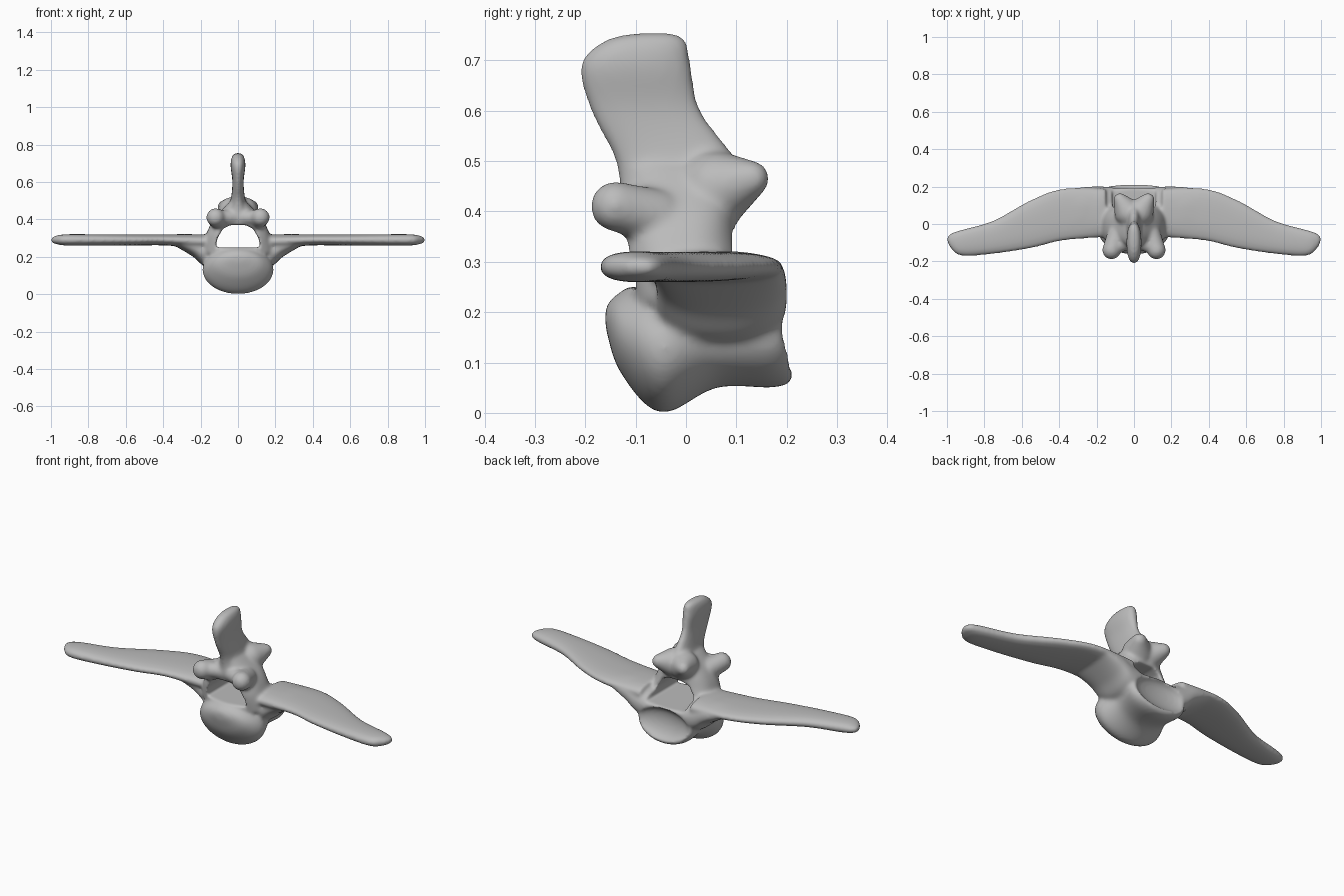
import bpy, bmesh, math
from mathutils import Vector, Matrix

if "Cube" in bpy.data.objects:
    bpy.data.objects.remove(bpy.data.objects["Cube"])

grey = (.5, .5, .5, 1)
bone_material = bpy.data.materials.new("bone_grey")
bone_material.use_nodes = True
bone_material.diffuse_color = grey
bone_material.node_tree.nodes["Principled BSDF"].inputs["Base Color"].default_value = grey


def skin(bm, rings):
    """Join equal rings of points into a closed tube."""
    rows = [[bm.verts.new(point) for point in ring] for ring in rings]
    for near, far in zip(rows, rows[1:]):
        for i in range(len(near)):
            bm.faces.new((near[i - 1], near[i], far[i], far[i - 1]))
    bm.faces.new(rows[0])
    bm.faces.new(rows[-1])


def smooth_path(points, steps=6):
    """Pass a smooth curve through a few stations."""
    points = [Vector(point) for point in points]
    padded = [points[0]] + points + [points[-1]]
    path = []
    for before, start, end, after in zip(padded, padded[1:], padded[2:], padded[3:]):
        leave, arrive = (end - before) / 2, (after - start) / 2
        for step in range(steps):
            t = step / steps
            ease = t * t * (3 - 2 * t)
            path.append(start.lerp(end, ease)
                        + leave * t * (1 - t) ** 2 - arrive * t * t * (1 - t))
    return path + [points[-1]]


def loft(bm, axis, stations, mirror=False, power=1, sides=40):
    """Station: position on axis, then centre and half size for the two other axes."""
    first, second = [i for i in range(3) if i != axis]
    for side in ((1, -1) if mirror else (1,)):
        rings = []
        for position, centre_a, half_a, centre_b, half_b in smooth_path(stations):
            ring = []
            for k in range(sides):
                angle = math.tau * k / sides
                c, s = math.cos(angle), math.sin(angle)
                point = Vector()
                point[axis] = position
                point[first] = centre_a + half_a * math.copysign(abs(c) ** power, c)
                point[second] = centre_b + half_b * math.copysign(abs(s) ** power, s)
                point.x *= side
                ring.append(point)
            rings.append(ring)
        skin(bm, rings)


def knobs(bm, start, end, start_radius, end_radius, steps=8):
    """Mirrored pair of rounded knobs swept from start to end."""
    for side in (1, -1):
        for step in range(steps + 1):
            t = step / steps
            centre = Vector(start).lerp(Vector(end), t)
            centre.x *= side
            radius = start_radius + (end_radius - start_radius) * t
            bmesh.ops.create_icosphere(bm, subdivisions=3, radius=radius,
                                       matrix=Matrix.Translation(centre))


def make_object(name, bm):
    bmesh.ops.recalc_face_normals(bm, faces=bm.faces)
    mesh = bpy.data.meshes.new(name)
    bm.to_mesh(mesh)
    bm.free()
    obj = bpy.data.objects.new(name, mesh)
    bpy.context.collection.objects.link(obj)
    mesh.materials.append(bone_material)
    return obj


bm = bmesh.new()

# Rounded body: domed in front, sloping rim behind
loft(bm, 1, [
    (-.16, 0, .04, .19, .02), (-.13, 0, .13, .16, .08), (-.05, 0, .19, .13, .13),
    (.06, 0, .16, .15, .1), (.17, 0, .17, .16, .11), (.21, 0, .13, .14, .08)])

# Broad root blending the side processes into the body
loft(bm, 0, [
    (0, .06, .13, .2, .06), (.16, .07, .13, .22, .08),
    (.24, .07, .13, .26, .06), (.34, .06, .13, .29, .03)], mirror=True, power=.85)

# Wide flat side processes
loft(bm, 0, [
    (.15, .06, .13, .28, .04), (.38, .05, .14, .29, .03), (.55, 0, .13, .29, .03),
    (.75, -.07, .09, .29, .03), (.92, -.1, .07, .29, .03),
    (.98, -.09, .04, .29, .02), (1, -.08, .01, .29, .01)], mirror=True, power=.85)

# Arch above the canal
loft(bm, 2, [
    (.22, 0, .2, .02, .13), (.32, 0, .17, -.01, .12),
    (.4, 0, .13, -.01, .11), (.49, 0, .05, -.01, .11)], power=.75)

# Tall spine blade
loft(bm, 2, [
    (.42, 0, .07, -.01, .12), (.5, 0, .04, -.02, .12), (.6, 0, .03, -.08, .11),
    (.69, 0, .04, -.1, .11), (.74, 0, .03, -.08, .08), (.755, 0, .01, -.06, .03)], power=.85)

# Front joint facets, with the brow that links them, and rear joint knobs
knobs(bm, (.09, -.06, .39), (.12, -.14, .41), .055, .05)
knobs(bm, (0, -.09, .41), (.1, -.12, .41), .04, .04)
knobs(bm, (.03, .06, .445), (.075, .13, .465), .075, .036)

vertebra = make_object("vertebra", bm)

# Cutter for the canal under the arch
bm = bmesh.new()
half = [(.12, .25), (.11, .3), (.08, .35), (.04, .37)]
profile = half + [(-x, z) for x, z in reversed(half)]
skin(bm, [[(x, y, z) for x, z in profile] for y in (-.3, .3)])
canal = make_object("canal_cutter", bm)

# Cutter for the hollow rear face of the body
bm = bmesh.new()
bmesh.ops.create_uvsphere(bm, u_segments=48, v_segments=24, radius=1)
bmesh.ops.scale(bm, vec=(.16, .045, .085), verts=bm.verts)
bmesh.ops.rotate(bm, matrix=Matrix.Rotation(math.radians(12), 3, "X"), verts=bm.verts)
bmesh.ops.translate(bm, vec=(0, .21, .16), verts=bm.verts)
dish = make_object("dish_cutter", bm)


def remesh(size):
    modifier = vertebra.modifiers.new("merge", "REMESH")
    modifier.mode = "VOXEL"
    modifier.voxel_size = size


# Merge the parts, carve them, and soften the joins
remesh(.008)
for cutter in (canal, dish):
    cutter.hide_render = True
    carve = vertebra.modifiers.new("carve", "BOOLEAN")
    carve.operation = "DIFFERENCE"
    carve.object = cutter
remesh(.007)
soften = vertebra.modifiers.new("soften", "SMOOTH")
soften.factor = .5
soften.iterations = 14

bpy.context.view_layer.objects.active = vertebra
vertebra.select_set(True)
for modifier in list(vertebra.modifiers):
    bpy.ops.object.modifier_apply(modifier=modifier.name)
for cutter in (canal, dish):
    bpy.data.objects.remove(cutter)
bpy.ops.object.shade_smooth()
